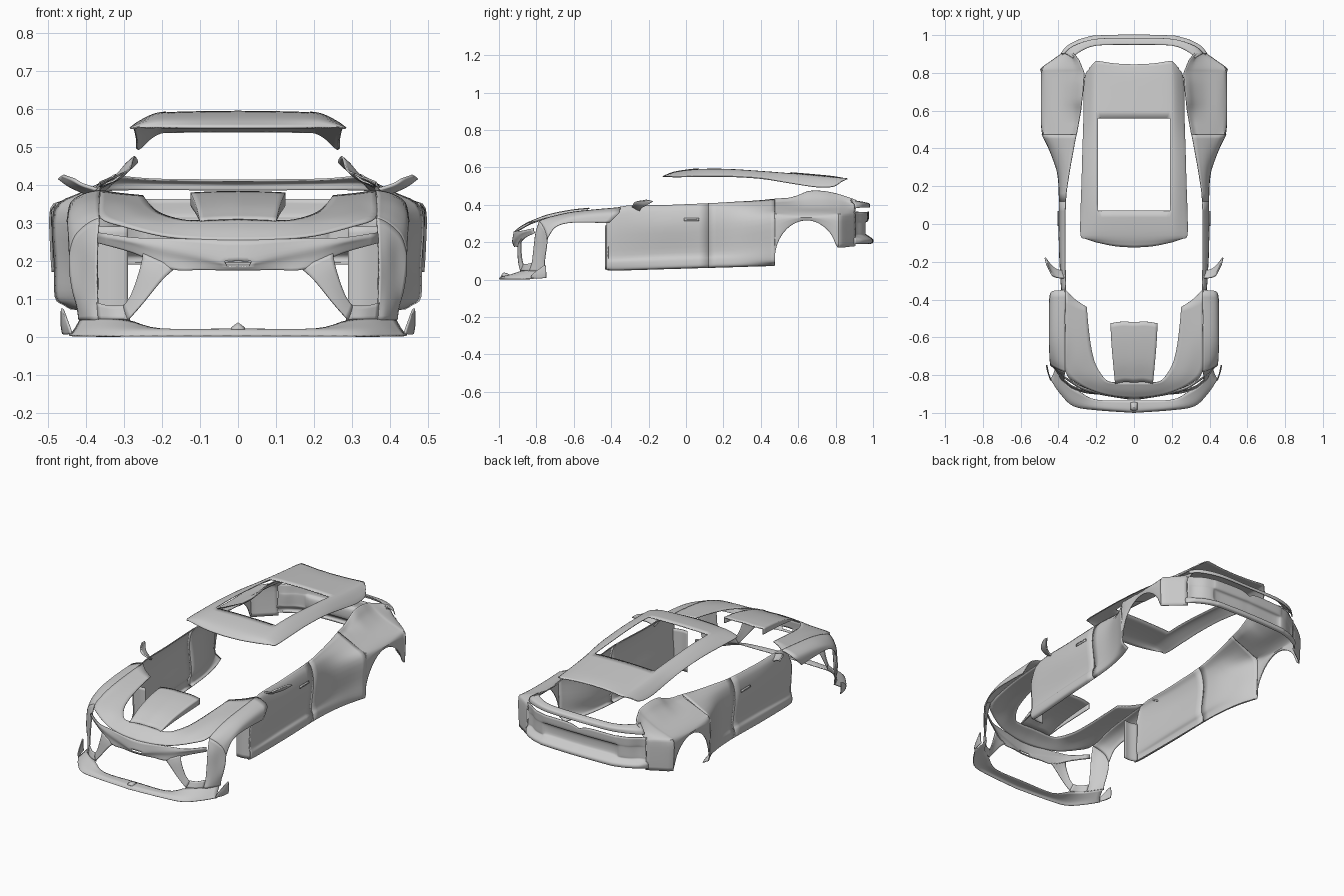
import bpy, bmesh, math
from mathutils import Vector

grey = bpy.data.materials.new("body_grey")
grey.diffuse_color = (0.6, 0.6, 0.6, 1)


def spline(pts, n):
    """Smooth curve through all points, n steps per span."""
    p = [Vector(q) for q in pts]
    p = [2 * p[0] - p[1]] + p + [2 * p[-1] - p[-2]]
    out = []
    for i in range(1, len(p) - 2):
        a, b, c, d = p[i - 1:i + 3]
        for k in range(n):
            t = k / n
            out.append(0.5 * (2 * b + (c - a) * t + (2 * a - 5 * b + 4 * c - d) * t * t
                              + (3 * b - a - 3 * c + d) * t ** 3))
    return out + [p[-2]]


def patch(name, rows, n=4, keep=None, thick=0.005, centre=(0, 0, 0.15)):
    """Mirrored thin panel lofted through rows of points."""
    fine = [spline(r, n) for r in rows]
    grid = list(zip(*[spline(col, n) for col in zip(*fine)]))
    bm = bmesh.new()
    vs = [[bm.verts.new(p) for p in r] for r in grid]
    for i in range(len(vs) - 1):
        for j in range(len(vs[0]) - 1):
            q = (vs[i][j], vs[i][j + 1], vs[i + 1][j + 1], vs[i + 1][j])
            if keep is None or keep(sum((v.co for v in q), Vector()) / 4):
                bm.faces.new(q)
    bm.normal_update()
    out = sum(f.normal.dot(f.calc_center_median() - Vector(centre)) * f.calc_area() for f in bm.faces)
    if out < 0:
        bmesh.ops.reverse_faces(bm, faces=bm.faces[:])
    bmesh.ops.delete(bm, geom=[v for v in bm.verts if not v.link_faces], context='VERTS')
    me = bpy.data.meshes.new(name)
    bm.to_mesh(me)
    bm.free()
    ob = bpy.data.objects.new(name, me)
    bpy.context.collection.objects.link(ob)
    me.materials.append(grey)
    m = ob.modifiers.new("mirror", 'MIRROR')
    m.use_clip = True
    s = ob.modifiers.new("thickness", 'SOLIDIFY')
    s.thickness, s.offset = thick, -1
    bpy.context.view_layer.objects.active = ob
    ob.select_set(True)
    bpy.ops.object.shade_smooth_by_angle(angle=math.radians(35))
    ob.select_set(False)
    return ob


def lerp(table, y):
    for (a, u), (b, v) in zip(table, table[1:]):
        if y <= b:
            return u + (v - u) * max(0, (y - a) / (b - a))
    return table[-1][1]


# Roof with rectangular opening: y, half width, centre height, edge height
roof = []
for i, (y, w, zc, ze) in enumerate([
        (-.125, .255, .553, .551), (-.06, .283, .578, .553), (.07, .283, .595, .556), (.22, .278, .596, .556),
        (.4, .273, .585, .545), (.56, .268, .574, .52), (.7, .268, .562, .50), (.79, .258, .553, .502),
        (.845, .232, .543, .525)]):
    row = []
    for x in (0, .1, .19, .19 + (w - .19) * .4, .19 + (w - .19) * .8, w):
        t = max(0, (x - .19) / (w - .19))
        yy = y + .7 * x * x if i == 0 else y
        if i == 8:
            yy += .018 * min(x / .19, 1) ** 2 - .035 * t * t
        row.append((x, yy, zc - .12 * x * x * (zc - ze) / .04 - (zc - ze) * t ** 2 * .85))
    roof.append(row)
patch("roof", roof, keep=lambda c: not (abs(c.x) < .19 and .07 < c.y < .56), centre=(0, .3, .3))

# Hood sides and nose, wrapping round the vents
patch("hood", [
    [(0, -.84, .31), (0, -.885, .285), (0, -.922, .255)],
    [(.1, -.84, .307), (.1, -.88, .284), (.1, -.913, .258)],
    [(.15, -.825, .31), (.19, -.855, .291), (.2, -.89, .268)],
    [(.2, -.75, .325), (.26, -.80, .316), (.30, -.845, .293)],
    [(.225, -.66, .342), (.30, -.70, .342), (.362, -.785, .316)],
    [(.24, -.55, .359), (.31, -.58, .361), (.364, -.62, .36)],
    [(.25, -.44, .373), (.31, -.40, .379), (.362, -.35, .387)]])

# Raised centre tongue of the hood with its side skirts
tongue = [(-.52, .125, .384, .035), (-.62, .12, .373, .032), (-.74, .11, .348, .022), (-.84, .1, .31, .004)]
patch("hood_tongue", [[(0, y, z), (w / 2, y + .003, z - .001), (w, y - .006, z - .004)]
                      for y, w, z, d in tongue])
patch("tongue_skirt", [[(w, y - .006, z - .004), (w, y - .006, z - .004 - d)] for y, w, z, d in tongue])

# Front fenders, following the wheel arch
fender_front = [(.366, -.785, .314), (.398, -.772, .297), (.43, -.755, .265), (.445, -.742, .22)]
patch("front_fender", [
    [(.362, -.35, .387), (.40, -.352, .379), (.44, -.36, .355), (.451, -.41, .302)],
    [(.365, -.5, .374), (.41, -.5, .366), (.442, -.5, .345), (.451, -.52, .305)],
    [(.365, -.62, .36), (.41, -.62, .35), (.441, -.62, .33), (.45, -.63, .303)],
    [(.366, -.73, .335), (.405, -.72, .322), (.435, -.71, .30), (.448, -.70, .28)],
    fender_front])

# Corner pillars between side intake and arch
patch("bumper_corner", [
    fender_front,
    [(.37, -.805, .25), (.395, -.79, .235), (.42, -.765, .21), (.444, -.748, .17)],
    [(.372, -.815, .17), (.395, -.795, .16), (.415, -.775, .14), (.436, -.755, .12)],
    [(.37, -.825, .09), (.39, -.81, .09), (.41, -.785, .085), (.425, -.757, .08)],
    [(.365, -.84, .045), (.385, -.825, .045), (.405, -.79, .045), (.42, -.757, .045)]])

# Beak, with arms under the headlight slits and a small centre slot
patch("bumper_beak", [
    [(0, -.922, .255), (0, -.93, .20), (0, -.925, .186), (0, -.918, .175)],
    [(.035, -.921, .255), (.035, -.928, .20), (.03, -.924, .186), (.03, -.917, .175)],
    [(.1, -.913, .257), (.1, -.918, .215), (.1, -.912, .195), (.1, -.908, .176)],
    [(.2, -.893, .26), (.2, -.90, .235), (.2, -.895, .21), (.175, -.9, .178)],
    [(.28, -.872, .262), (.28, -.875, .25), (.28, -.87, .24), (.275, -.865, .22)],
    [(.368, -.815, .275), (.37, -.817, .267), (.37, -.815, .258), (.37, -.81, .247)]],
    keep=lambda c: not (abs(c.x) < .035 and .186 < c.z < .2))

# Slanted struts flanking the grille opening, and the intake sill
patch("grille_strut", [
    [(.165, -.90, .182), (.205, -.893, .20), (.25, -.88, .22)],
    [(.20, -.902, .15), (.23, -.895, .165), (.258, -.885, .18)],
    [(.25, -.897, .09), (.265, -.89, .10), (.28, -.88, .115)],
    [(.29, -.887, .045), (.297, -.88, .062), (.302, -.872, .08)]])
patch("intake_sill", [
    [(.285, -.887, .045), (.297, -.872, .085)],
    [(.33, -.87, .046), (.335, -.855, .082)],
    [(.368, -.84, .045), (.372, -.825, .09)]])

# Splitter and its end fins
patch("splitter", [
    [(0, -1, .004), (0, -.985, .02), (0, -.935, .022)],
    [(.2, -.986, .004), (.2, -.97, .02), (.2, -.93, .022)],
    [(.32, -.965, .004), (.31, -.945, .022), (.29, -.887, .045)],
    [(.39, -.90, .004), (.38, -.88, .024), (.355, -.845, .05)],
    [(.445, -.82, .006), (.43, -.80, .022), (.415, -.757, .05)]])
patch("splitter_fin", [
    [(.44, -.83, .008), (.455, -.79, .006), (.463, -.748, .008)],
    [(.447, -.82, .03), (.459, -.785, .032), (.467, -.748, .035)],
    [(.462, -.765, .072), (.465, -.757, .075), (.466, -.75, .075)]])
patch("splitter_nub", [[(0, -.985, .018), (0, -.972, .033), (0, -.945, .022)],
                       [(.016, -.982, .016), (.016, -.97, .02), (.016, -.945, .019)]], n=2)


# Body sides: bottom-to-top sections in one loft, split at the door seam
def section(y, pts):
    return [(x, y, z) for x, z in pts]


side = [
    section(-.425, [(.362, .05), (.377, .06), (.38, .09), (.372, .13), (.376, .21), (.378, .27), (.372, .30)]),
    section(-.36, [(.362, .048), (.38, .058), (.384, .095), (.375, .13), (.385, .27), (.38, .36), (.365, .388)]),
    section(-.12, [(.372, .055), (.39, .066), (.39, .105), (.378, .14), (.398, .28), (.387, .365), (.366, .398)]),
    section(.12, [(.38, .062), (.395, .075), (.394, .11), (.384, .15), (.398, .29), (.387, .37), (.364, .408)]),
    section(.26, [(.39, .066), (.404, .078), (.405, .11), (.398, .16), (.405, .30), (.385, .375), (.346, .416)]),
    section(.38, [(.41, .07), (.428, .081), (.438, .11), (.436, .18), (.443, .315), (.395, .379), (.324, .423)]),
    section(.474, [(.44, .072), (.46, .084), (.482, .105), (.484, .195), (.484, .335), (.41, .382), (.306, .432)])]
patch("front_door", side, keep=lambda c: c.y < .12)
patch("rear_door", side, keep=lambda c: c.y > .12)
patch("door_front_flange", [[(.29, -.43, z), (.33, -.432, z), (.376, -.42, z)] for z in (.055, .14, .22, .29)],
      centre=(.3, 0, .15))
patch("door_handle", [[(.402, y, .312), (.406, y, .32), (.402, y, .328)] for y in (-.01, .03, .07)], n=2)

# Rear quarters over the wheel arch, rising to the pillar foot
top = [(.474, .432), (.57, .439), (.65, .472), (.72, .477), (.80, .462), (.87, .44), (.91, .425)]
inner = [(.474, .306), (.60, .283), (.70, .272), (.80, .265), (.87, .295), (.91, .33)]
outer = [(.474, .484), (.52, .49), (.825, .49), (.87, .43), (.905, .38)]
quarter = []
for y in (.474, .485, .51, .55, .60, .65, .70, .745, .78, .805, .825, .87, .905):
    zb = .1 + .216 * math.sqrt(max(0, 1 - ((y - .645) / .172) ** 2))
    if y > .79:
        zb = max(zb, .168 + (y - .8) * .1)
    x, xi, zt = lerp(outer, y), lerp(inner, y), lerp(top, y)
    xs = min(.455, x - .015)
    quarter.append(section(y, [
        (x - .004, zb), (x, zb * .6 + .135), (x, .337), (xs, .36),
        (xs * .6 + xi * .4, .386), (xs * .27 + xi * .73, .385 + (zt - .385) * .45),
        (xi + .02, zt - .018), (xi, zt)]))
patch("rear_quarter", quarter, n=3)

# Tail lip across the back
patch("tail_lip", [
    [(0, .95, .414), (0, .98, .405), (0, .985, .386)],
    [(.2, .945, .416), (.2, .977, .407), (.2, .98, .386)],
    [(.29, .91, .422), (.315, .94, .41), (.32, .945, .386)],
    [(.325, .88, .428), (.36, .90, .405), (.37, .905, .382)]])

# Rear bumper: lower ledge, inset middle panel and upper edge under a light slit
bumper = []
for z, y0, dx, inset in ((.19, .985, .01, 0), (.197, 1, .01, 0), (.215, 1, .01, 0), (.235, .974, 0, 0),
                         (.25, .972, -.003, .014), (.30, .972, -.006, .014), (.316, .975, -.005, 0),
                         (.362, .978, 0, 0)):
    bumper.append([(0, y0 - inset, z - (.018 if z > .35 else 0)), (.06, y0 - inset, z), (.21, y0 - .005 - inset, z),
                   (.245, y0 - .012, z), (.295, y0 - .027, z), (.345 + dx, y0 - .06, z), (.38 + dx, .9, z)])
patch("rear_bumper", bumper, centre=(0, .6, .25))

# Blade-shaped door mirrors
patch("side_mirror", [
    [(.368, -.29, .385), (.372, -.27, .372), (.376, -.25, .362)],
    [(.41, -.285, .397), (.415, -.26, .39), (.415, -.24, .38)],
    [(.437, -.27, .413), (.445, -.235, .402), (.445, -.215, .394)],
    [(.465, -.215, .423), (.47, -.195, .42), (.474, -.18, .415)]], thick=.008)
